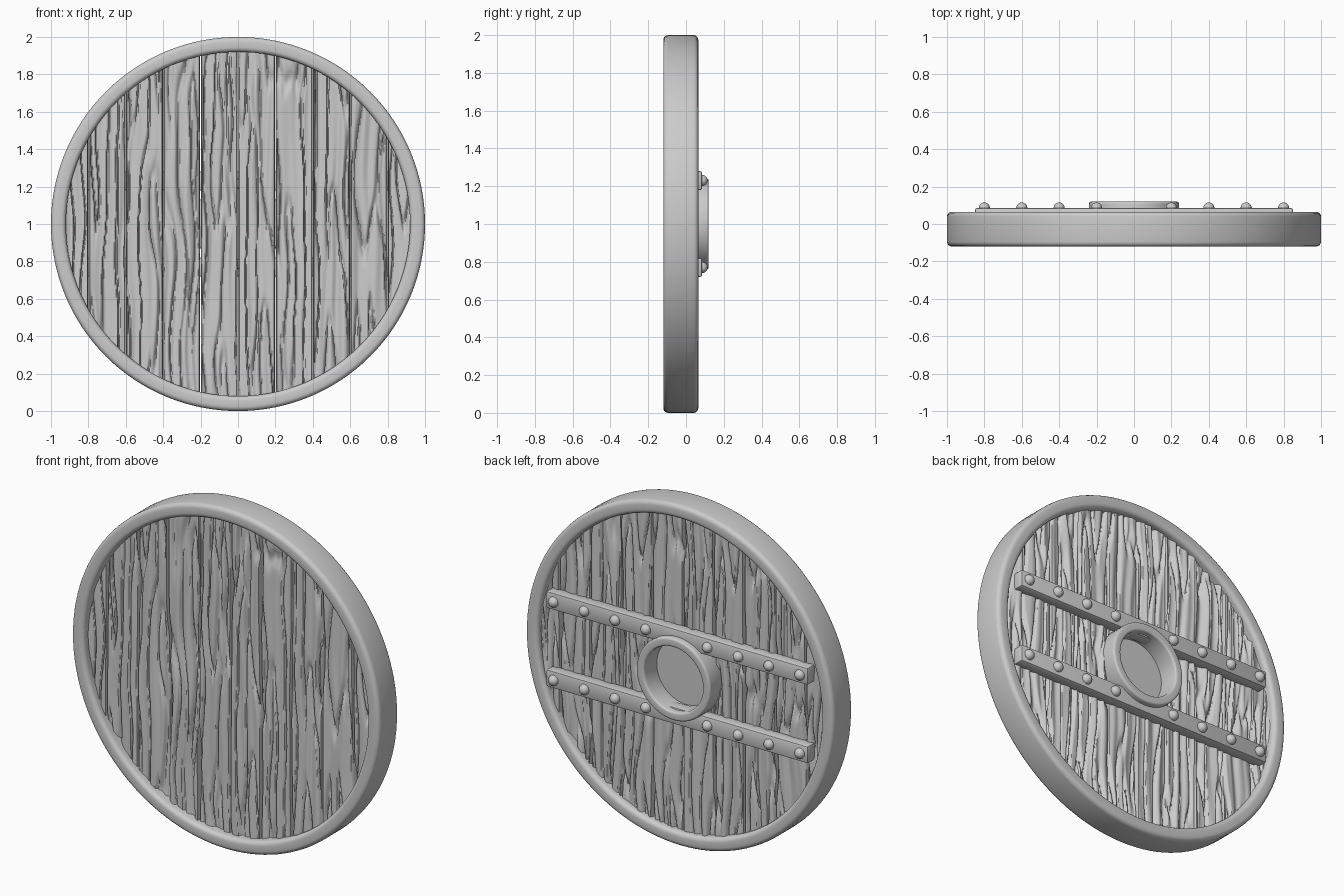
import bpy, bmesh, math
from mathutils import Vector, Matrix, noise

cube = bpy.data.objects.get("Cube")
if cube:
    bpy.data.objects.remove(cube)

grey = bpy.data.materials.new("plain grey")
grey.use_nodes = True
colour = (0.6, 0.6, 0.6, 1)
grey.diffuse_color = colour
grey.node_tree.nodes["Principled BSDF"].inputs["Base Color"].default_value = colour

CENTRE = Vector((0, 0, 1))
FRONT, BACK = -0.085, 0.04      # wood surfaces
WOOD_R = 0.94


def finish(name, bm, angle=35):
    bmesh.ops.recalc_face_normals(bm, faces=bm.faces)
    mesh = bpy.data.meshes.new(name)
    bm.to_mesh(mesh)
    bm.free()
    ob = bpy.data.objects.new(name, mesh)
    bpy.context.collection.objects.link(ob)
    mesh.materials.append(grey)
    bpy.ops.object.select_all(action='DESELECT')
    ob.select_set(True)
    bpy.context.view_layer.objects.active = ob
    bpy.ops.object.shade_smooth_by_angle(angle=math.radians(angle))
    return ob


def lathe(name, profile, closed, steps=96):
    """Spin a (radius, y) profile round the shield's axis."""
    bm = bmesh.new()
    verts = [bm.verts.new((r, y, 1)) for r, y in profile]
    pairs = list(zip(verts, verts[1:] + verts[:1]))
    edges = [bm.edges.new(p) for p in (pairs if closed else pairs[:-1])]
    bmesh.ops.spin(bm, geom=verts + edges, cent=CENTRE, axis=(0, 1, 0),
                   angle=2 * math.pi, steps=steps)
    bmesh.ops.remove_doubles(bm, verts=bm.verts, dist=0.0002)
    return finish(name, bm)


def rounded(r0, r1, y0, y1, rad, n=4):
    """Rounded rectangle cross-section."""
    pts = []
    corners = [(r1 - rad, y1 - rad), (r0 + rad, y1 - rad),
               (r0 + rad, y0 + rad), (r1 - rad, y0 + rad)]
    for k, (r, y) in enumerate(corners):
        for i in range(n + 1):
            a = (k + i / n) * math.pi / 2
            pts.append((r + rad * math.cos(a), y + rad * math.sin(a)))
    return pts


def grain(x, z, side):
    """Depth of the wavy carved wood grain, measured into the wood."""
    u = x + 0.03 * noise.noise(Vector((x * 3, z * 2.2, side * 9)))
    wave = noise.noise(Vector((u * 24, z * 0.9, side * 5)))
    crease = noise.noise(Vector((u * 17, z * 1.3, side * 7 + 3)))
    return 0.012 + 0.018 * wave + 0.022 * math.exp(-(crease / 0.07) ** 2)


def plank(index, x0, x1, cols=36, rows=64):
    bm = bmesh.new()
    layers = []
    for side in (-1, 1):
        grid = []
        for i in range(cols + 1):
            x = x0 + (x1 - x0) * i / cols
            half = math.sqrt(max(WOOD_R ** 2 - x * x, 0.0004))
            column = []
            for j in range(rows + 1):
                z = half * (2 * j / rows - 1)
                d = grain(x, z, side)
                if i in (0, cols):
                    d += 0.02
                y = FRONT + d if side < 0 else BACK - d
                if side > 0 and math.hypot(x, z) < 0.22:
                    y = -0.03       # hollow behind the grip cup
                column.append(bm.verts.new((x, y, z + 1)))
            grid.append(column)
        for a, b in zip(grid, grid[1:]):
            for j in range(rows):
                bm.faces.new((a[j], b[j], b[j + 1], a[j + 1]))
        layers.append(grid)
    # Close the four edges between front and back
    f, b = layers
    rims = [(f[0], b[0]), (f[-1], b[-1])]
    rims += [([c[k] for c in f], [c[k] for c in b]) for k in (0, -1)]
    for p, q in rims:
        for j in range(len(p) - 1):
            bm.faces.new((p[j], p[j + 1], q[j + 1], q[j]))
    finish(f"plank_{index + 1}", bm, 50)


# Wooden boards
for n in range(10):
    left = max(-0.2 * 5 + 0.2 * n, -WOOD_R)
    right = min(-0.2 * 5 + 0.2 * (n + 1), WOOD_R)
    plank(n, left + 0.002, right - 0.002)

# Outer rim
lathe("rim", rounded(0.92, 1.0, -0.12, 0.065, 0.025), True, 128)

# Central cup: raised ring with a sunken floor
lathe("cup_ring", rounded(0.19, 0.24, -0.02, 0.12, 0.012), True, 64)
lathe("cup_floor", [(0.0, 0.0), (0.2, 0.0)], False, 64)

# Cross bars with domed rivets
for label, z in (("upper", 1.23), ("lower", 0.77)):
    bm = bmesh.new()
    bmesh.ops.create_cube(bm, size=1, matrix=Matrix.Translation((0, 0.05, z))
                          @ Matrix.Diagonal((1.7, 0.07, 0.1, 1)))
    bmesh.ops.bevel(bm, geom=bm.edges[:], offset=0.01, segments=2,
                    affect='EDGES', profile=0.5)
    finish(f"{label}_bar", bm)
    for k in (-4, -3, -2, -1, 1, 2, 3, 4):
        bm = bmesh.new()
        bmesh.ops.create_uvsphere(bm, u_segments=20, v_segments=12, radius=0.03,
                                  matrix=Matrix.Translation((0.2 * k, 0.085, z)))
        finish(f"{label}_rivet", bm, 60)
